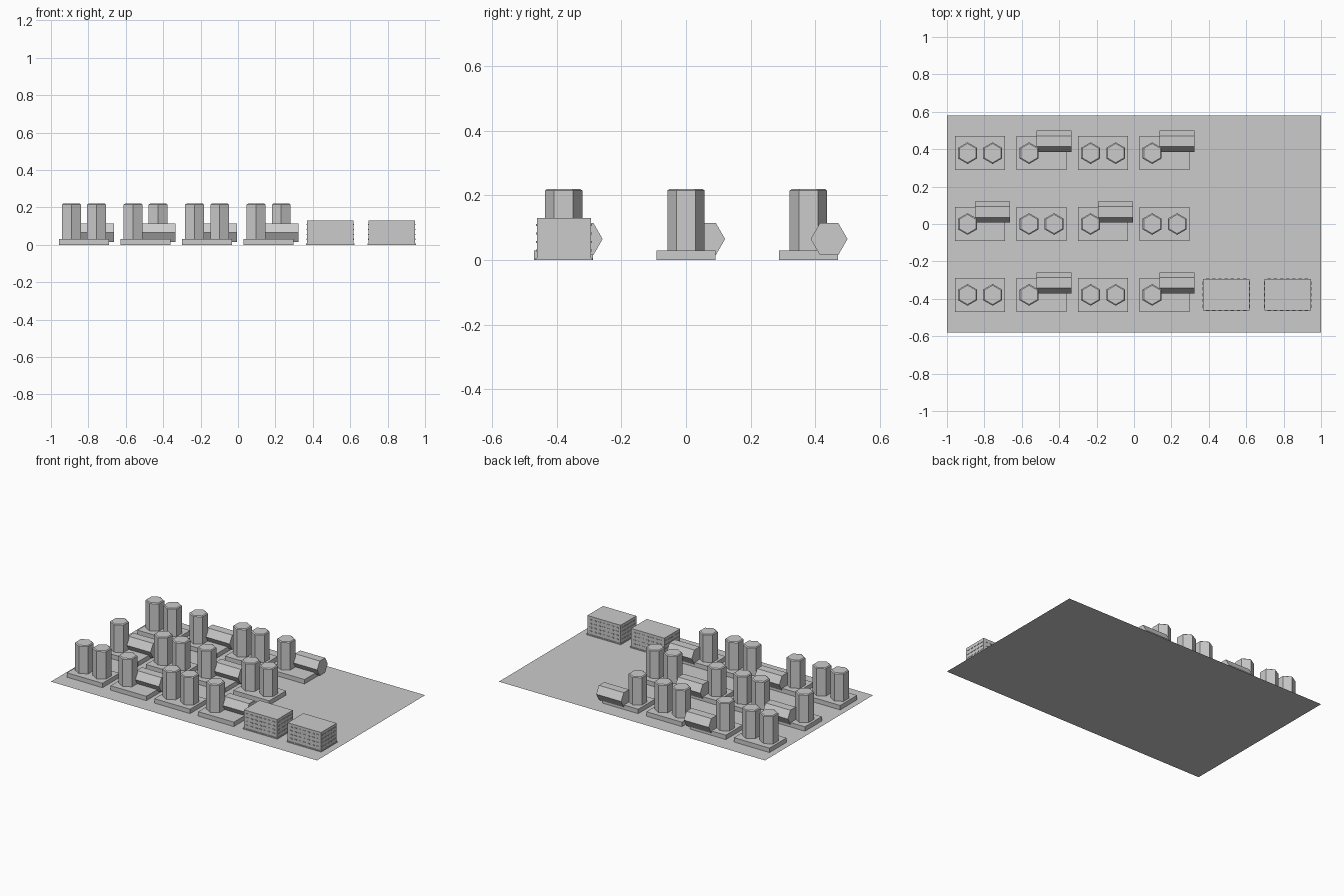
import bpy, math
from mathutils import Matrix, Vector

cube = bpy.data.objects.get("Cube")
if cube:
    bpy.data.objects.remove(cube, do_unlink=True)

import bmesh

# One plain colour for everything
grey = bpy.data.materials.new("plain_grey")
grey.use_nodes = True
COLOUR = (0.6, 0.6, 0.6, 1)
grey.diffuse_color = COLOUR
grey.node_tree.nodes["Principled BSDF"].inputs["Base Color"].default_value = COLOUR


def finish(name, bm):
    mesh = bpy.data.meshes.new(name)
    bm.to_mesh(mesh)
    bm.free()
    mesh.materials.append(grey)
    obj = bpy.data.objects.new(name, mesh)
    bpy.context.collection.objects.link(obj)
    return obj


def add_box(bm, centre, size):
    matrix = Matrix.Translation(centre) @ Matrix.Diagonal((*size, 1))
    bmesh.ops.create_cube(bm, size=1, matrix=matrix)


def add_hexagon(bm, radius, top_radius, depth, matrix):
    bmesh.ops.create_cone(bm, cap_ends=True, segments=6, radius1=radius,
                          radius2=top_radius, depth=depth, matrix=matrix)


def slab(x, y):
    bm = bmesh.new()
    add_box(bm, (x, y, 0.015), (0.268, 0.182, 0.03))
    finish("foundation_slab", bm)


def tower(x, y):
    # Upright hexagonal column with a bevelled rim
    bm = bmesh.new()
    add_hexagon(bm, 0.058, 0.058, 0.185, Matrix.Translation((x, y, 0.1225)))
    top = max(bm.faces, key=lambda f: f.calc_center_median().z)
    bmesh.ops.inset_individual(bm, faces=[top], thickness=0.007, depth=0.005)
    finish("tower", bm)


def tank(x, y):
    # Hexagonal tank lying along x, with edges pointing to front and back
    bm = bmesh.new()
    turn = Matrix.Rotation(math.pi / 2, 4, "Y")
    add_hexagon(bm, 0.057, 0.057, 0.187, Matrix.Translation((x, y, 0.065)) @ turn)
    finish("lying_tank", bm)


def office(x, y):
    bm = bmesh.new()
    add_box(bm, (x, y, 0.0035), (0.258, 0.176, 0.007))
    finish("office_base", bm)

    width, depth = 0.25, 0.168
    bm = bmesh.new()
    add_box(bm, (x, y, 0.0685), (width, depth, 0.123))
    finish("office_block", bm)

    # Rows of small window ledges on all four walls
    bm = bmesh.new()
    for row in range(4):
        z = 0.03 + row * 0.026
        for side in (-1, 1):
            for i in range(7):
                add_box(bm, (x + (i - 3) * 0.033, y + side * depth / 2, z), (0.018, 0.006, 0.006))
            for i in range(5):
                add_box(bm, (x + side * width / 2, y + (i - 2) * 0.031, z), (0.006, 0.018, 0.006))
    finish("office_windows", bm)


# Flat ground sheet
bm = bmesh.new()
bmesh.ops.create_grid(bm, x_segments=1, y_segments=1, size=1,
                      matrix=Matrix.Diagonal((1, 0.58, 1, 1)))
finish("ground_sheet", bm)

# Rows of plots, alternating twin towers with a tower and tank
PITCH, OFFSET = 0.329, 0.067
for row in range(3):
    y = (row - 1) * 0.379
    for column in range(4):
        x = -0.823 + column * PITCH
        slab(x, y)
        tower(x - OFFSET, y)
        if (row + column) % 2:
            tank(x + OFFSET, y + 0.064)
        else:
            tower(x + OFFSET, y)

# Office blocks finish the front row
for column in (4, 5):
    office(-0.823 + column * PITCH, -0.378)
